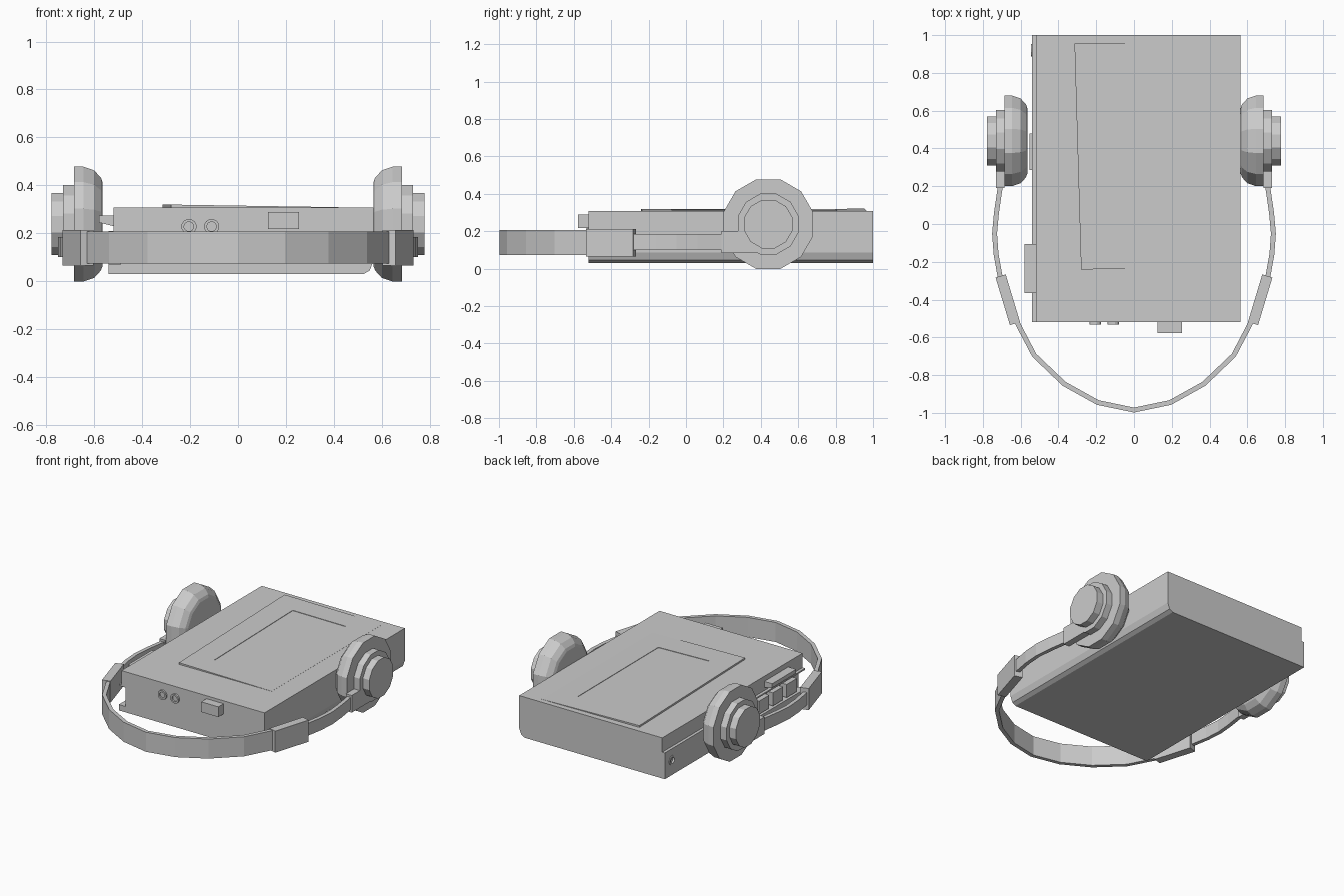
import bpy, bmesh, math
from mathutils import Vector

old = bpy.data.objects.get("Cube")
if old:
    bpy.data.objects.remove(old, do_unlink=True)

grey = bpy.data.materials.new("plain grey")
grey.use_nodes = True
grey.diffuse_color = (0.6, 0.6, 0.6, 1)
grey.node_tree.nodes["Principled BSDF"].inputs["Base Color"].default_value = (0.6, 0.6, 0.6, 1)


def finish(name, bm, mirror=False):
    bmesh.ops.recalc_face_normals(bm, faces=bm.faces[:])
    mesh = bpy.data.meshes.new(name)
    bm.to_mesh(mesh)
    bm.free()
    mesh.materials.append(grey)
    ob = bpy.data.objects.new(name, mesh)
    bpy.context.collection.objects.link(ob)
    if mirror:
        ob.modifiers.new("other_side", 'MIRROR')
    return ob


def skin(name, rings, mirror=False, closed=False):
    """Join equal-length rings of points into a solid."""
    bm = bmesh.new()
    loops = [[bm.verts.new(p) for p in ring] for ring in rings]
    pairs = list(zip(loops, loops[1:]))
    if closed:
        pairs.append((loops[-1], loops[0]))
    else:
        bm.faces.new(loops[0])
        bm.faces.new(loops[-1])
    for a, b in pairs:
        n = len(a)
        for i in range(n):
            j = (i + 1) % n
            bm.faces.new((a[i], a[j], b[j], b[i]))
    return finish(name, bm, mirror)


def box(name, lo, hi, mirror=False):
    ring = lambda z: [(lo[0], lo[1], z), (hi[0], lo[1], z), (hi[0], hi[1], z), (lo[0], hi[1], z)]
    return skin(name, [ring(lo[2]), ring(hi[2])], mirror)


def extrude_y(name, profile, y0, y1):
    return skin(name, [[(x, y, z) for x, z in profile] for y in (y0, y1)])


def lathe(name, profile, centre, axis, sides=12, mirror=False):
    """Turn (distance, radius) pairs about the x or y axis through centre."""
    rings = []
    for d, r in profile:
        ring = []
        for i in range(sides):
            a = 2 * math.pi * (i + 0.5) / sides
            u, v = r * math.cos(a), r * math.sin(a)
            off = (d, u, v) if axis == 'x' else (u, d, v)
            ring.append(Vector(centre) + Vector(off))
        rings.append(ring)
    return skin(name, rings, mirror)


def strip(name, path, thick, z0, z1, mirror=False):
    """Upright strip following a plan path."""
    pts = [Vector(p) for p in path]
    rings = []
    for i, p in enumerate(pts):
        t = (pts[min(i + 1, len(pts) - 1)] - pts[max(i - 1, 0)]).normalized()
        n = Vector((-t.y, t.x)) * thick / 2
        a, b = p + n, p - n
        rings.append([(a.x, a.y, z0), (b.x, b.y, z0), (b.x, b.y, z1), (a.x, a.y, z1)])
    return skin(name, rings, mirror)


def cut(ob, cutter):
    cutter.hide_render = True
    cutter.hide_viewport = True
    mod = ob.modifiers.new("cut", 'BOOLEAN')
    mod.operation = 'DIFFERENCE'
    mod.solver = 'EXACT'
    mod.object = cutter


# Player body with a stepped left side and a rounded lower right edge
body = extrude_y("player_body", [(-0.54, 0.03), (0.525, 0.03), (0.55, 0.045), (0.565, 0.085),
                                 (0.565, 0.308), (-0.52, 0.308), (-0.52, 0.21), (-0.54, 0.21)],
                 -0.52, 1.0)
cut(body, box("button_recess_cutter", (-0.7, -0.6, 0.07), (-0.49, 0.2, 0.2)))
cut(body, lathe("side_socket_cutter", [(-0.05, 0.022), (0.04, 0.022)], (-0.54, 0.92, 0.13), 'x'))
lathe("side_socket_ring", [(0.03, 0.02), (-0.004, 0.02), (-0.004, 0.034), (0.01, 0.034)],
      (-0.54, 0.92, 0.13), 'x')

# Cassette door, tilted slightly, with a shallow window
slope = lambda x, drop=0: 0.32 - (x + 0.31) * 0.0155 - drop
outer = [(-0.28, -0.24), (0.42, -0.235), (0.42, 0.965), (-0.315, 0.955)]
inner = [(-0.125, -0.08), (0.26, -0.072), (0.255, 0.807), (-0.145, 0.8)]
skin("cassette_door", [[(x, y, 0.304) for x, y in outer],
                       [(x, y, slope(x)) for x, y in outer],
                       [(x, y, slope(x)) for x, y in inner],
                       [(x, y, slope(x, 0.003)) for x, y in inner]])

# Controls on the left side
for i in range(4):
    y = -0.43 + i * 0.15
    box("play_button", (-0.54, y, 0.085), (-0.48, y + 0.11, 0.175))
extrude_y("side_slider", [(-0.58, 0.245), (-0.58, 0.273), (-0.5, 0.273), (-0.5, 0.225)], -0.365, -0.105)
box("side_catch", (-0.553, 0.285, 0.1), (-0.5, 0.48, 0.2))

# Front sockets and front switch
for x in (-0.205, -0.11):
    lathe("headphone_socket", [(0.01, 0.032), (-0.012, 0.032), (-0.012, 0.02), (-0.002, 0.02)],
          (x, -0.52, 0.228), 'y')
box("front_switch", (0.125, -0.577, 0.218), (0.255, -0.5, 0.288))

# Ear cups
hub = (0, 0.44, 0.238)
lathe("ear_cushion", [(0.565, 0.18), (0.572, 0.2), (0.6, 0.232), (0.645, 0.248), (0.685, 0.248)],
      hub, 'x', mirror=True)
lathe("ear_housing", [(0.68, 0.168), (0.73, 0.168)], hub, 'x', mirror=True)
lathe("ear_cap", [(0.72, 0.134), (0.778, 0.134)], hub, 'x', mirror=True)

# Headband, sleeves and slider arms
half = [(0.63, -0.5), (0.528, -0.695), (0.37, -0.846), (0.192, -0.945)]
strip("headband", half + [(0, -0.985)] + [(-x, y) for x, y in reversed(half)], 0.026, 0.073, 0.207)
strip("band_sleeve", [(0.706, -0.275), (0.63, -0.527)], 0.056, 0.065, 0.213, True)
strip("slider_arm", [(0.706, 0.21), (0.728, 0.06), (0.738, -0.05), (0.73, -0.16), (0.705, -0.3)],
      0.026, 0.1, 0.185, True)
box("cup_bracket", (0.685, 0.19, 0.083), (0.73, 0.4, 0.2), True)
